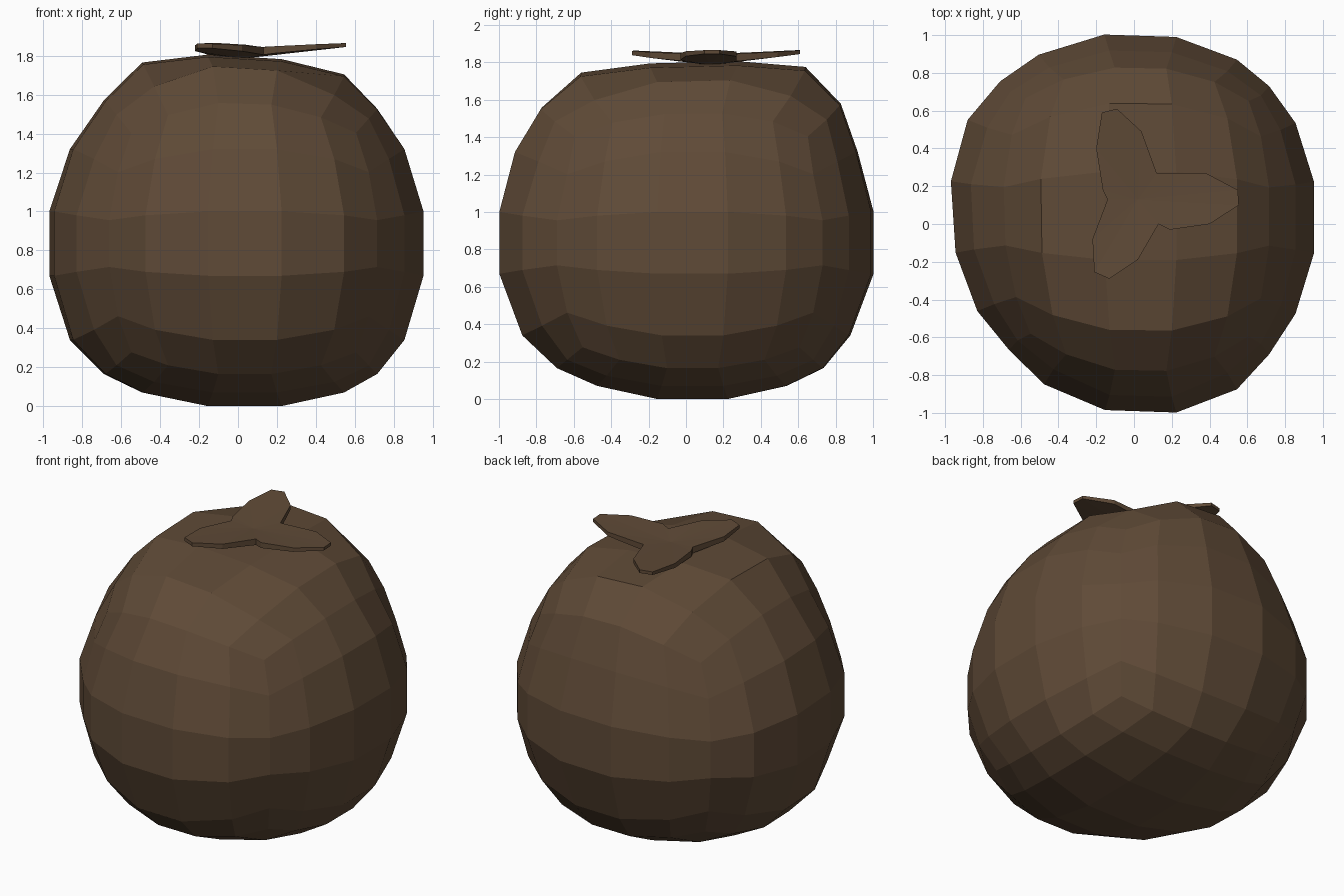
import bpy, bmesh
from mathutils import Vector

default = bpy.data.objects.get("Cube")
if default:
    bpy.data.objects.remove(default, do_unlink=True)

brown = bpy.data.materials.new("husk brown")
colour = (0.115, 0.069, 0.038, 1)
brown.diffuse_color = colour
brown.use_nodes = True
brown.node_tree.nodes["Principled BSDF"].inputs["Base Color"].default_value = colour


def add_object(name, bm):
    bmesh.ops.recalc_face_normals(bm, faces=bm.faces)
    mesh = bpy.data.meshes.new(name)
    bm.to_mesh(mesh)
    bm.free()
    mesh.materials.append(brown)
    obj = bpy.data.objects.new(name, mesh)
    bpy.context.collection.objects.link(obj)
    return obj


def clamp(value):
    return max(0, min(1, value))


def interpolate(value, table):
    for (a, za), (b, zb) in zip(table, table[1:]):
        if value <= b:
            return za + (zb - za) * (value - a) / (b - a)
    return table[-1][1]


# Husk: a faceted cube-sphere reshaped along each axis, flat at crown and base
ACROSS = [(-1, -.96), (-.962, -.957), (-.845, -.855), (-.7, -.685), (-.507, -.49),
          (-.169, -.13), (.169, .2), (.507, .545), (.7, .715), (.845, .855),
          (.962, .953), (1, .955)]
DEPTH = [(-1, -1), (-.962, -.998), (-.845, -.875), (-.7, -.69), (-.507, -.475),
         (-.169, -.13), (.169, .2), (.507, .535), (.7, .73), (.845, .87),
         (.962, .99), (1, 1)]
HEIGHTS = [(-1, 0), (-.962, 0), (-.845, .07), (-.7, .165), (-.507, .34), (-.192, .67),
           (.192, 1.0), (.507, 1.32), (.7, 1.55), (.845, 1.725), (.962, 1.765), (1, 1.77)]

bm = bmesh.new()
bmesh.ops.create_cube(bm, size=2)
bmesh.ops.subdivide_edges(bm, edges=bm.edges[:], cuts=4, use_grid_fill=True)
for v in bm.verts:
    n = v.co.normalized()
    # The right side swells at the back and tucks in at the front
    swell = 1 + .07 * max(0, -n.x) * n.y
    # Shoulders are deeper than they are wide
    shoulder = 1 + .42 * max(0, n.z - .4)
    x = interpolate(n.x, ACROSS) * swell
    y = interpolate(n.y, DEPTH) * swell * shoulder
    # The crown drops on the left and rises slightly to the back
    tilt = .035 + .03 * n.y - .12 * max(0, n.x)
    z = interpolate(n.z, HEIGHTS) + tilt * clamp((n.z - .6) / .2)
    v.co = (x, y, z)
add_object("husk", bm)

# Calyx: a thin three-lobed leaf cap with raised tips
OUTLINE = [(-.17, .59), (-.09, .61), (.04, .49), (.12, .27), (.38, .27), (.55, .18),
           (.555, .1), (.4, 0), (.19, -.03), (.13, 0), (.02, -.19), (-.13, -.29),
           (-.21, -.255), (-.22, -.08), (-.14, .13), (-.165, .18), (-.2, .4)]
centre = Vector((.02, .13))

bm = bmesh.new()
top, bottom = [], []
for point in [centre] + [Vector(p) for p in OUTLINE]:
    reach = min(1, (point - centre).length / .5)
    z = 1.835 + .03 * reach
    top.append(bm.verts.new((*point, z)))
    bottom.append(bm.verts.new((*point, z - .05 + .03 * reach)))
count = len(OUTLINE)
for i in range(1, count + 1):
    j = i % count + 1
    bm.faces.new((top[0], top[i], top[j]))
    bm.faces.new((bottom[0], bottom[j], bottom[i]))
    bm.faces.new((top[i], bottom[i], bottom[j], top[j]))
add_object("calyx", bm)
